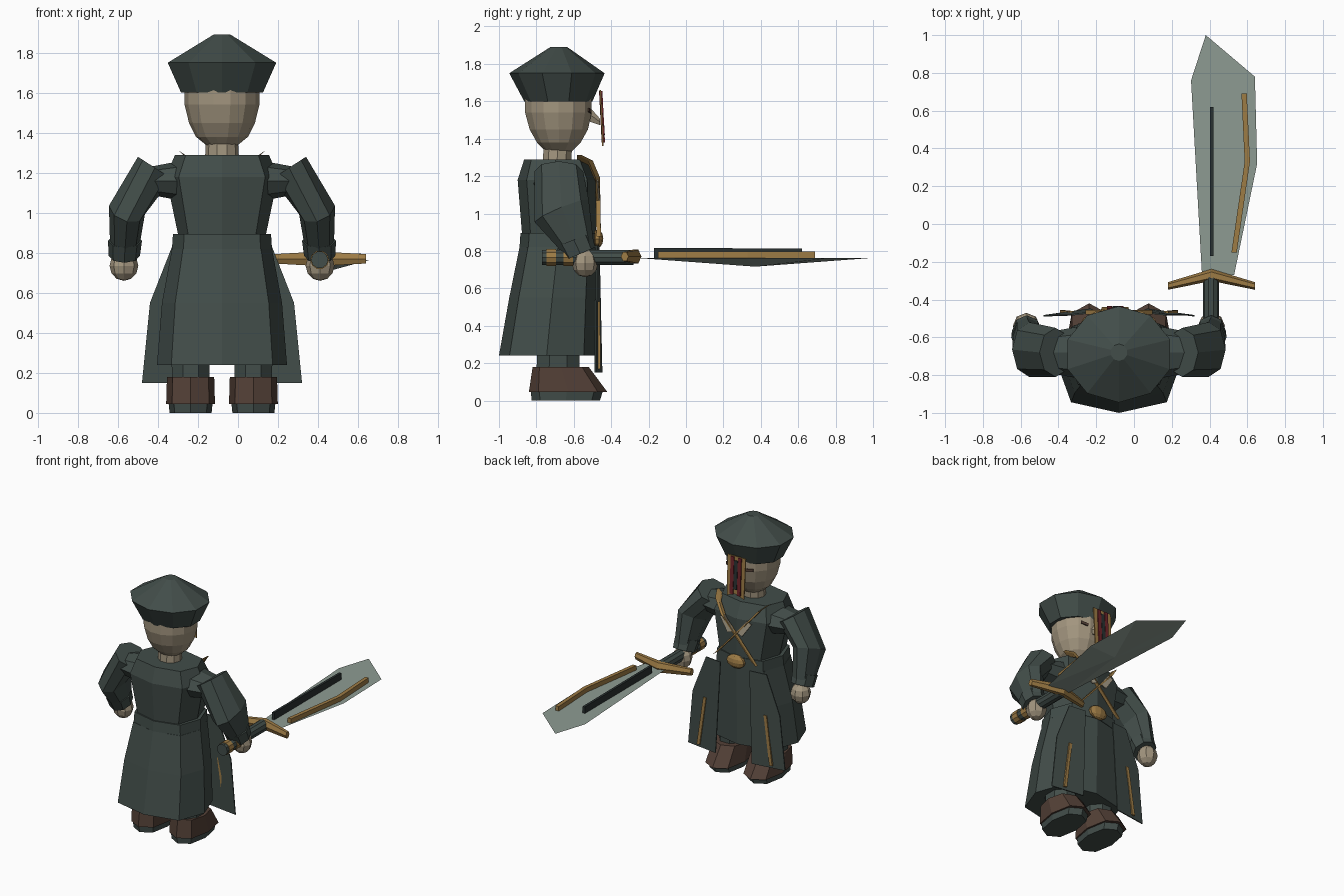
import bpy, bmesh, math
from mathutils import Vector

if "Cube" in bpy.data.objects:
    bpy.data.objects.remove(bpy.data.objects["Cube"])

CX, CY = -0.08, -0.68          # body centre line


def mat(name, r, g, b):
    m = bpy.data.materials.new(name)
    m.diffuse_color = (r, g, b, 1)
    m.use_nodes = True
    m.node_tree.nodes["Principled BSDF"].inputs["Base Color"].default_value = m.diffuse_color
    return m


COAT = mat("coat_green", .054, .074, .067)
DARK = mat("dark_trim", .022, .03, .03)
SKIN = mat("skin", .36, .30, .21)
GOLD = mat("gold", .34, .20, .06)
BROWN = mat("boot_brown", .088, .052, .038)
RED = mat("red", .16, .018, .024)
STEEL = mat("steel", .27, .33, .29)
CREAM = mat("cream", .42, .37, .27)


def finish(bm, name, m):
    bmesh.ops.recalc_face_normals(bm, faces=bm.faces)
    me = bpy.data.meshes.new(name)
    bm.to_mesh(me)
    bm.free()
    me.materials.append(m)
    ob = bpy.data.objects.new(name, me)
    bpy.context.collection.objects.link(ob)
    return ob


def skin_rings(name, rings, m):
    """Join rings of points into a closed, capped surface."""
    bm = bmesh.new()
    vs = [[bm.verts.new(p) for p in r] for r in rings]
    n = len(vs[0])
    for a, b in zip(vs, vs[1:]):
        for i in range(n):
            j = (i + 1) % n
            bm.faces.new((a[i], a[j], b[j], b[i]))
    bm.faces.new(vs[0])
    bm.faces.new(vs[-1])
    return finish(bm, name, m)


def ring(c, u, v, n, power=1.0, turn=0.0):
    c, u, v = Vector(c), Vector(u), Vector(v)
    out = []
    for i in range(n):
        t = 2 * math.pi * i / n + turn
        k = [math.copysign(abs(f) ** power, f) if abs(f) > 1e-6 else 0
             for f in (math.cos(t), math.sin(t))]
        out.append(c + u * k[0] + v * k[1])
    return out


def stack(name, levels, n, m, x=CX, power=1.0, turn=0.0):
    """Upright loft; each level is (z, half width, y back, y front)."""
    return skin_rings(name, [ring((x, (a + b) / 2, z), (w, 0, 0), (0, (b - a) / 2, 0), n, power, turn)
                             for z, w, a, b in levels], m)


def plate(name, pts, offset, m):
    """Flat outline thickened by the offset vector."""
    o = Vector(offset)
    return skin_rings(name, [[Vector(p) for p in pts], [Vector(p) + o for p in pts]], m)


def bar(name, path, side, up, m):
    """Rectangular strip along a path."""
    s, u = Vector(side), Vector(up)
    return skin_rings(name, [[Vector(p) + s * a + u * b for a, b in ((-1, -1), (1, -1), (1, 1), (-1, 1))]
                             for p in path], m)


def rod(name, x, z, y0, y1, r, n, m):
    return skin_rings(name, [ring((x, y, z), (r, 0, 0), (0, 0, r), n) for y in (y0, y1)], m)


def ball(name, c, r, m, seg=8, rows=6):
    bm = bmesh.new()
    bmesh.ops.create_uvsphere(bm, u_segments=seg, v_segments=rows, radius=1)
    for v in bm.verts:
        v.co = Vector((v.co.x * r[0] + c[0], v.co.y * r[1] + c[1], v.co.z * r[2] + c[2]))
    return finish(bm, name, m)


# Hat, head and neck
stack("hat", [(1.60, .215, -.865, -.50), (1.75, .285, -.945, -.435), (1.89, .045, -.725, -.635)],
      10, COAT, turn=math.pi / 10)
stack("head", [(1.335, .075, -.755, -.605), (1.38, .13, -.80, -.56), (1.45, .165, -.84, -.52),
               (1.54, .187, -.865, -.50), (1.62, .187, -.865, -.50)], 14, SKIN)
stack("neck", [(1.27, .085, -.77, -.61), (1.36, .08, -.765, -.605)], 10, SKIN)

# Coat body, belt and skirt
stack("coat_torso", [(.87, .215, -.875, -.48), (1.18, .28, -.90, -.48), (1.29, .235, -.865, -.53)],
      8, COAT, power=.75)
stack("belt", [(.82, .25, -.89, -.475), (.895, .245, -.885, -.475)], 8, COAT, power=.75)
stack("coat_skirt", [(.24, .325, -1.0, -.49), (.55, .30, -.945, -.485), (.82, .25, -.89, -.48)],
      8, COAT, power=.72)

# Face banner, nose and eyes
plate("face_banner", [(-.175, -.462, 1.66), (-.025, -.462, 1.66), (-.03, -.448, 1.36), (-.10, -.448, 1.385),
                      (-.17, -.448, 1.36)], (0, .008, 0), GOLD)
for dx in (-.03, .03):
    bar("banner_stripe", [(-.10 + dx, -.456, 1.655), (-.10 + dx, -.442, 1.38)], (.014, 0, 0), (0, .009, 0), RED)
bar("banner_center", [(-.10, -.452, 1.63), (-.10, -.439, 1.42)], (.014, 0, 0), (0, .005, 0), DARK)
skin_rings("nose", [ring((CX, -.515, 1.53), (.03, 0, 0), (0, 0, .045), 6),
                    ring((CX, -.46, 1.49), (.012, 0, 0), (0, 0, .02), 6)], SKIN)

# Chest buckle
ball("buckle", (CX, -.475, .865), (.075, .033, .05), GOLD, 10, 6)

for s in (-1, 1):
    def P(dx, y, z):
        return (CX + s * dx, y, z)

    tag = "right" if s > 0 else "left"
    # Sleeve, cuff and hand
    skin_rings(tag + "_sleeve", [
        ring(P(.335, -.68, 1.225), (s * .085, 0, .055), (0, .13, 0), 8),
        ring(P(.475, -.665, 1.015), (s * .09, 0, .02), (0, .145, .06), 8),
        ring(P(.487, -.575, .82), (s * .072, 0, 0), (0, .08, .035), 8)], COAT)
    skin_rings(tag + "_cuff", [
        ring(P(.485, -.60, .86), (s * .085, 0, 0), (0, .09, .035), 8),
        ring(P(.488, -.565, .785), (s * .078, 0, 0), (0, .082, .035), 8)], COAT)
    ball(tag + "_hand", P(.49, -.54, .735), (.072, .07, .075), SKIN)

    # Shoulder join
    skin_rings(tag + "_shoulder", [
        ring(P(.20, -.68, 1.16), (0, 0, .10), (0, .14, 0), 8),
        ring(P(.36, -.68, 1.16), (0, 0, .07), (0, .11, 0), 8)], COAT)

    # Front coat flap with gold stripe
    plate(tag + "_coat_flap", [P(.12, -.47, .83), P(.25, -.485, .83), P(.36, -.485, .55),
                               P(.40, -.49, .15), P(.15, -.455, .15)], (0, .008, 0), COAT)
    bar(tag + "_flap_stripe", [P(.25, -.468, .53), P(.30, -.463, .17)], (.012, 0, 0), (0, .007, 0), GOLD)

    # Crossed straps and lapels
    bar(tag + "_strap", [P(.20, -.57, 1.30), P(.17, -.51, 1.27), P(.10, -.472, 1.18), P(-.16, -.467, .89)],
        (.017, 0, s * .012), (0, .012, 0), GOLD)
    plate(tag + "_lapel", [P(.13, -.478, 1.17), P(.09, -.478, 1.19), P(.01, -.468, 1.09),
                           P(.06, -.468, 1.07)], (0, .008, 0), CREAM)
    # Eye
    plate(tag + "_eye", [P(.05, -.512, 1.555), P(.11, -.525, 1.565), P(.11, -.525, 1.545),
                         P(.06, -.512, 1.535)], (s * .003, .008, 0), BROWN)

    # Leg, boot and sole
    bx = CX + s * .157
    stack(tag + "_leg", [(.10, .10, -.81, -.56), (.45, .105, -.80, -.56)], 8, COAT, bx, turn=math.pi / 8)
    stack(tag + "_boot", [(.045, .122, -.84, -.42), (.18, .118, -.82, -.52)], 8, BROWN, bx, power=.8)
    stack(tag + "_sole", [(0, .105, -.825, -.46), (.05, .11, -.83, -.445)], 8, COAT, bx, power=.8)

# Sword blade with a ridge underneath
outline = [(.38, 1.0), (.64, .78), (.652, .32), (.53, -.27), (.36, -.27), (.302, .76)]
bm = bmesh.new()
rim = [bm.verts.new((x, y, .763)) for x, y in outline]
ridge = bm.verts.new((.48, .37, .716))
bm.faces.new(rim)
for i in range(len(rim)):
    bm.faces.new((rim[i], rim[(i + 1) % len(rim)], ridge))
finish(bm, "sword_blade", STEEL)
bar("blade_fuller", [(.411, -.17, .79), (.411, .62, .785)], (.009, 0, 0), (0, 0, .027), DARK)
bar("blade_inlay", [(.53, -.15, .78), (.60, .33, .78), (.583, .69, .78)], (.014, 0, 0), (0, 0, .017), GOLD)

# Sword guard, grip and bands
skin_rings("sword_guard", [ring((x, y, .77), (0, r * .75, 0), (0, 0, r), 6)
                           for x, y, r in ((.18, -.328, .027), (.41, -.27, .042), (.64, -.328, .027))], GOLD)
rod("sword_grip", .408, .765, -.77, -.28, .043, 10, COAT)
for y in (-.745, -.655):
    rod("grip_band", .408, .765, y, y + .05, .047, 10, GOLD)
